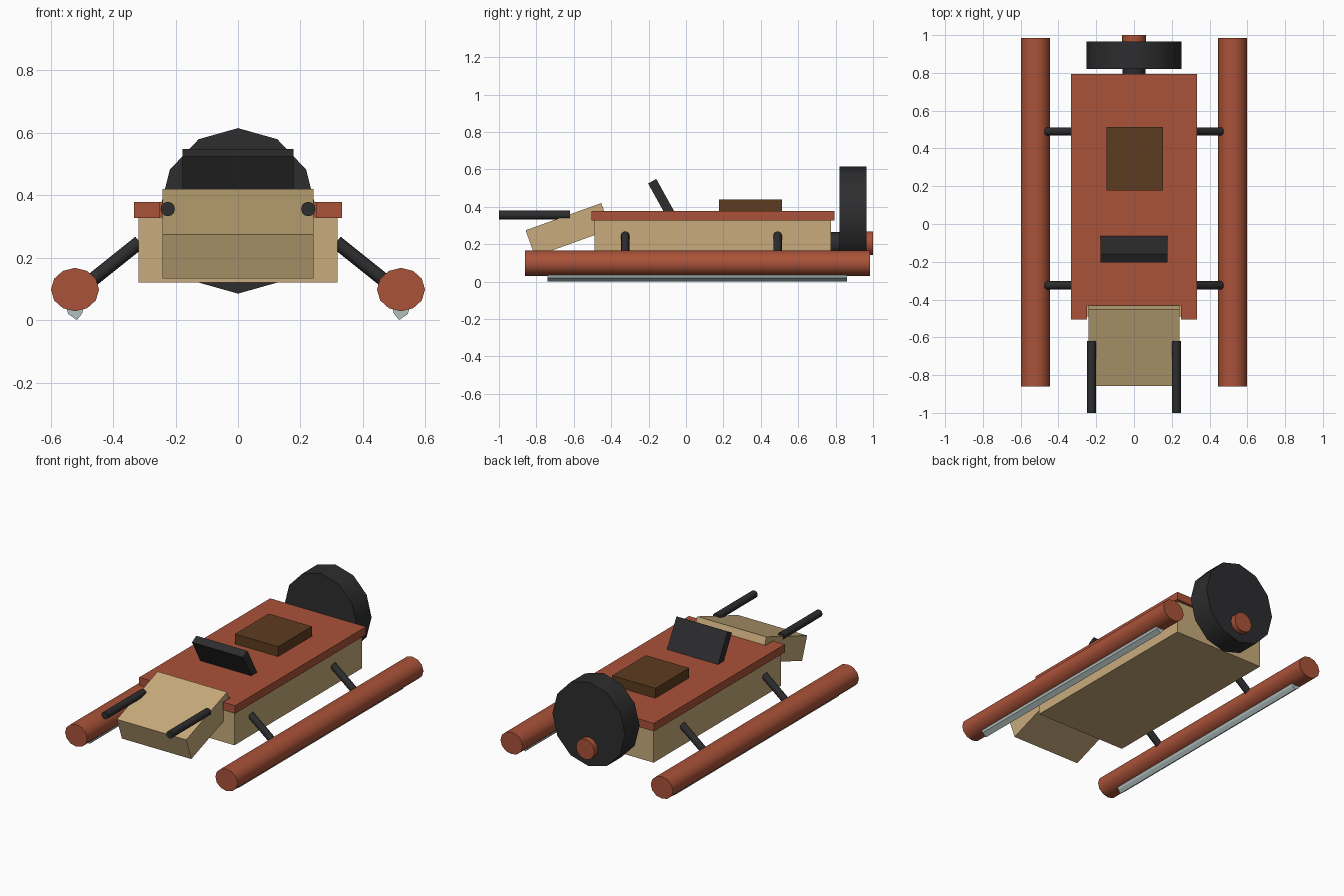
import bpy
import math
from mathutils import Vector

cube = bpy.data.objects.get("Cube")
if cube:
    bpy.data.objects.remove(cube, do_unlink=True)


def material(name, rgb):
    mat = bpy.data.materials.new(name)
    mat.use_nodes = True
    mat.diffuse_color = (*rgb, 1)
    bsdf = next(n for n in mat.node_tree.nodes if n.type == "BSDF_PRINCIPLED")
    bsdf.inputs["Base Color"].default_value = (*rgb, 1)
    return mat


RED = material("rust red", (0.40, 0.085, 0.04))
TAN = material("tan", (0.58, 0.41, 0.20))
BLACK = material("charcoal", (0.026, 0.026, 0.028))
BROWN = material("dark brown", (0.11, 0.045, 0.014))
PALE = material("pale steel", (0.45, 0.53, 0.53))


def finish(name, mat, scale=(1, 1, 1)):
    ob = bpy.context.object
    ob.name = ob.data.name = name
    ob.data.materials.append(mat)
    ob.scale = scale
    bpy.ops.object.transform_apply(location=False, rotation=False, scale=True)
    return ob


def box(name, mat, center, size, tilt=0):
    bpy.ops.mesh.primitive_cube_add(size=1, location=center,
                                    rotation=(math.radians(tilt), 0, 0))
    return finish(name, mat, size)


def rod(name, mat, start, end, radius, sides=12, squash=(1, 1, 1)):
    a, b = Vector(start), Vector(end)
    bpy.ops.mesh.primitive_cylinder_add(
        vertices=sides, radius=radius, depth=(b - a).length,
        location=(a + b) / 2,
        rotation=(b - a).to_track_quat("Z", "Y").to_euler())
    ob = finish(name, mat, squash)
    bpy.ops.object.shade_smooth_by_angle(angle=math.radians(40))
    return ob


def prism(name, mat, outline, y0, y1):
    """Extrude an (x, z) outline along y."""
    n = len(outline)
    verts = [(x, y, z) for y in (y0, y1) for x, z in outline]
    faces = [tuple(range(n)), tuple(reversed(range(n, 2 * n)))]
    faces += [(i, i + n, (i + 1) % n + n, (i + 1) % n) for i in range(n)]
    mesh = bpy.data.meshes.new(name)
    mesh.from_pydata(verts, [], faces)
    mesh.materials.append(mat)
    ob = bpy.data.objects.new(name, mesh)
    bpy.context.collection.objects.link(ob)
    return ob


# Body, deck and sloping nose
box("hull", TAN, (0, 0.143, 0.225), (0.636, 1.265, 0.21))
box("deck", RED, (0, 0.182, 0.353), (0.666, 1.225, 0.05))
for side, label in ((1, "left"), (-1, "right")):
    box(label + "_deck_corner", RED, (side * 0.2915, -0.467, 0.353),
        (0.083, 0.075, 0.05))
box("nose", TAN, (0, -0.63, 0.277), (0.482, 0.43, 0.149), 19.8)

# Fittings on the deck
box("seat", BROWN, (0.004, 0.345, 0.405), (0.30, 0.335, 0.07))
box("windscreen", BLACK, (0, -0.13, 0.445), (0.355, 0.05, 0.21), 29)

# Rear fan and its shaft
rod("fan_shaft", BLACK, (0, 0.76, 0.205), (0, 0.83, 0.205), 0.06)
rod("fan", BLACK, (0, 0.82, 0.35), (0, 0.965, 0.35), 0.265, 12, (0.95, 1, 1))
rod("fan_hub", RED, (0, 0.95, 0.205), (0, 1.0, 0.205), 0.064)

# Paired floats, runners, struts and front rods
for side, label in ((1, "left"), (-1, "right")):
    x = side * 0.522
    rod(label + "_float", RED, (x, -0.86, 0.098), (x, 0.985, 0.098),
        0.077, 12, (1, 0.9, 1))
    keel = [(x - 0.03, 0.045), (x + 0.03, 0.045),
            (x + 0.022, 0.02), (x - side * 0.006, 0), (x - 0.022, 0.02)]
    prism(label + "_runner", PALE, keel, -0.74, 0.86)
    for y, end in ((-0.325, "front"), (0.49, "rear")):
        rod(f"{label}_{end}_strut", BLACK, (side * 0.315, y, 0.25),
            (side * 0.49, y, 0.11), 0.022)
    rod(label + "_front_rod", BLACK, (side * 0.225, -1.0, 0.356),
        (side * 0.225, -0.62, 0.356), 0.023)
